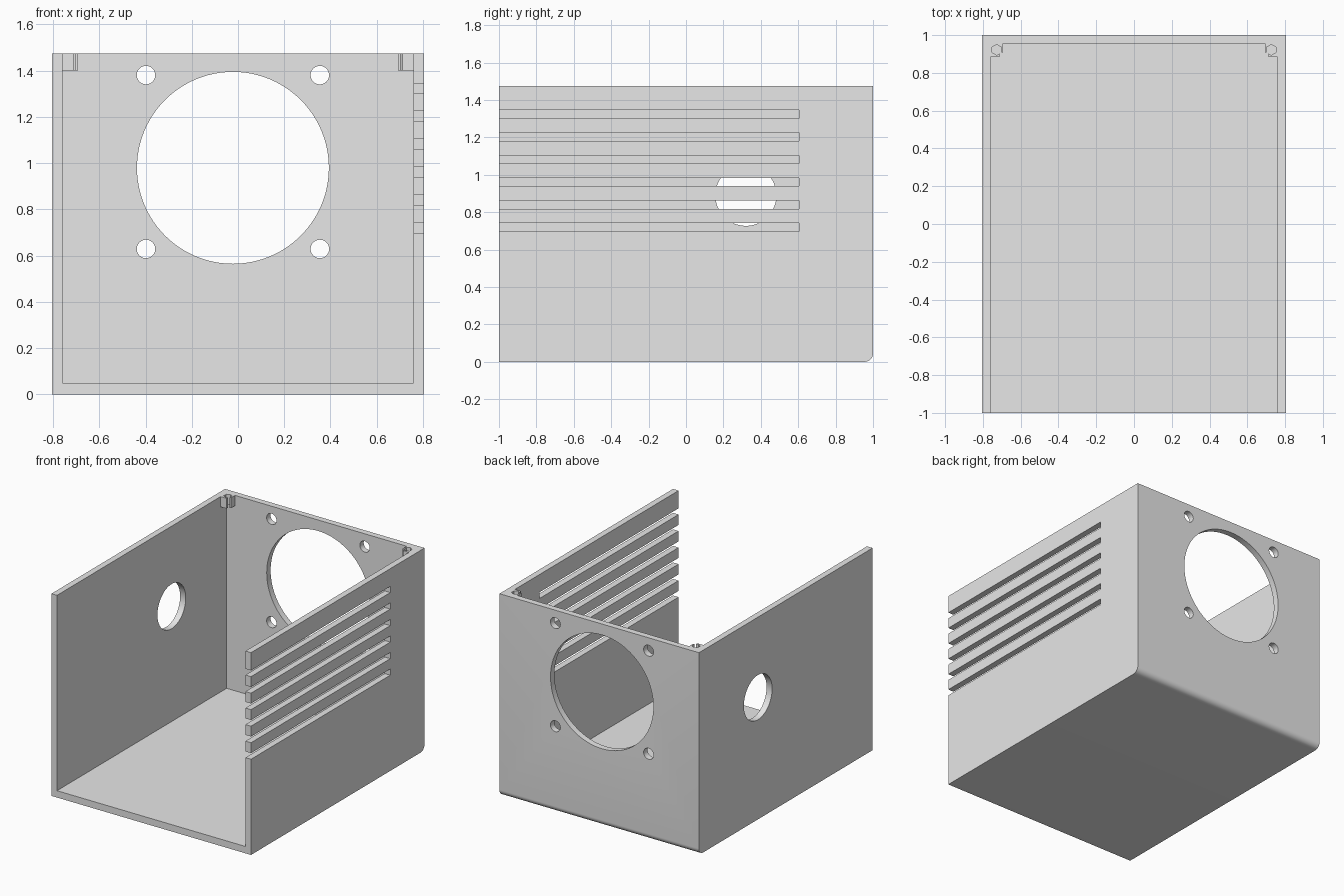
import bpy, bmesh, math
from mathutils import Matrix, Vector

old = bpy.data.objects.get("Cube")
if old:
    bpy.data.objects.remove(old, do_unlink=True)

grey = bpy.data.materials.new("light grey")
grey.use_nodes = True
grey.diffuse_color = (0.8, 0.8, 0.8, 1)
grey.node_tree.nodes["Principled BSDF"].inputs["Base Color"].default_value = (0.8, 0.8, 0.8, 1)

W, H, T = 0.805, 1.475, 0.045   # half width, height, wall thickness


def make_object(name, bm):
    bmesh.ops.recalc_face_normals(bm, faces=bm.faces)
    mesh = bpy.data.meshes.new(name)
    bm.to_mesh(mesh)
    bm.free()
    mesh.materials.append(grey)
    obj = bpy.data.objects.new(name, mesh)
    bpy.context.collection.objects.link(obj)
    return obj


def box(name, lo, hi):
    bm = bmesh.new()
    lo, hi = Vector(lo), Vector(hi)
    size = Matrix.Diagonal(hi - lo).to_4x4()
    bmesh.ops.create_cube(bm, size=1, matrix=Matrix.Translation((lo + hi) / 2) @ size)
    return make_object(name, bm)


def cylinder(name, centre, radius, axis, sides=64, depth=0.2):
    bm = bmesh.new()
    turn = Vector((0, 0, 1)).rotation_difference(Vector(axis)).to_matrix().to_4x4()
    bmesh.ops.create_cone(bm, cap_ends=True, segments=sides, radius1=radius, radius2=radius,
                          depth=depth, matrix=Matrix.Translation(centre) @ turn)
    return make_object(name, bm)


def cut(target, cutter):
    cutter.hide_render = True
    mod = target.modifiers.new("cut", "BOOLEAN")
    mod.operation, mod.solver, mod.object = "DIFFERENCE", "EXACT", cutter
    bpy.context.view_layer.objects.active = target
    bpy.ops.object.modifier_apply(modifier=mod.name)
    bpy.data.objects.remove(cutter, do_unlink=True)


# Case block with its lower back edge rounded
case = box("case", (-W, -1, 0), (W, 1, H))
bm = bmesh.new()
bm.from_mesh(case.data)
edge = [e for e in bm.edges if all(v.co.y > 0.9 and v.co.z < 0.1 for v in e.verts)]
bmesh.ops.bevel(bm, geom=edge, offset=T, segments=8, profile=0.5, affect="EDGES")
bm.to_mesh(case.data)
bm.free()

# Hollow, open at the top and front
cut(case, box("hollow", (T - W, -1.2, 0.05), (W - T, 1 - T, H + 0.2)))

# Fan opening and its four screw holes in the back wall
FAN_X, FAN_Z, SCREW = -0.022, 0.98, 0.376
cut(case, cylinder("fan_hole", (FAN_X, 1, FAN_Z), 0.415, (0, 1, 0), 96))
for sx in (-1, 1):
    for sz in (1, -1):
        cut(case, cylinder("screw_hole", (FAN_X + sx * SCREW, 1, 1.005 + sz * SCREW),
                           0.04, (0, 1, 0), 32))

# Cable hole in the right wall
cut(case, cylinder("cable_hole", (-W, 0.32, 0.89), 0.163, (1, 0, 0)))

# Vent slots open to the front in the left wall
for i in range(6):
    z = 0.698 + i * 0.1205
    cut(case, box("slot", (W - 0.1, -1.2, z), (W + 0.1, 0.605, z + 0.045)))

# Notched corner posts with hexagonal screw sockets
for side, label in ((-1, "right"), (1, "left")):
    wall, back = W - T, 1 - T
    outline = [(wall, back), (0.693, back), (0.693, 0.908), (0.712, 0.908),
               (0.712, 0.885), (wall, 0.885)]
    bm = bmesh.new()
    face = bm.faces.new([bm.verts.new((side * x, y, 1.4)) for x, y in outline])
    top = bmesh.ops.extrude_face_region(bm, geom=[face])
    bmesh.ops.translate(bm, vec=(0, 0, H - 1.4),
                        verts=[g for g in top["geom"] if isinstance(g, bmesh.types.BMVert)])
    post = make_object(label + "_corner_post", bm)
    cut(post, cylinder("socket", (side * 0.727, 0.922, 1.45), 0.028, (0, 0, 1), 6))

# Smooth the round walls, keep the box edges sharp
bpy.ops.object.select_all(action="DESELECT")
case.select_set(True)
bpy.context.view_layer.objects.active = case
bpy.ops.object.shade_smooth_by_angle(angle=math.radians(30))
